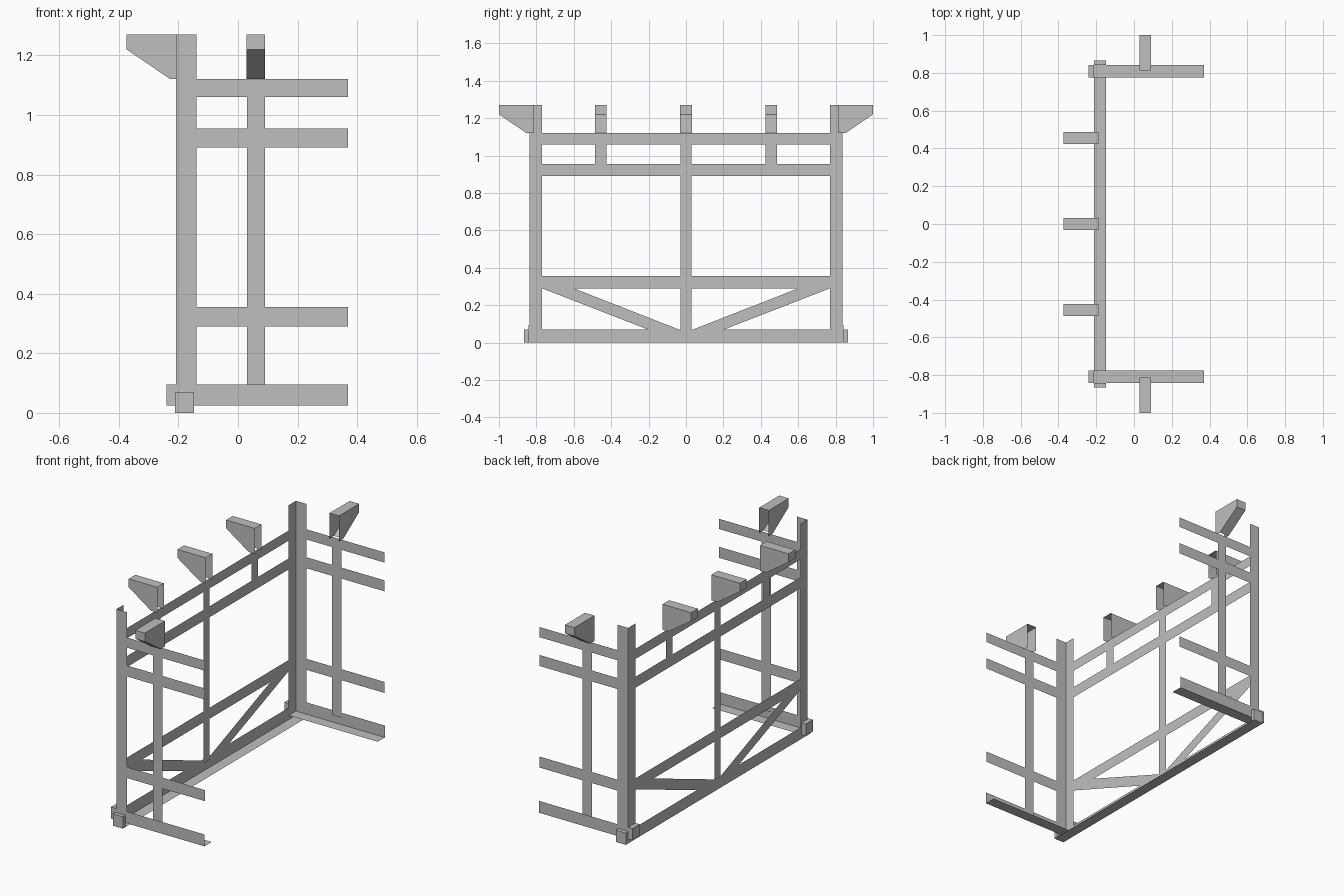
import bpy
import bmesh
from mathutils import Vector

if "Cube" in bpy.data.objects:
    bpy.data.objects.remove(bpy.data.objects["Cube"])

grey = bpy.data.materials.new("plain grey")
grey.use_nodes = True
colour = (0.52, 0.52, 0.52, 1)
grey.diffuse_color = colour
grey.node_tree.nodes["Principled BSDF"].inputs["Base Color"].default_value = colour


def make(name, faces):
    """Sheet object from (outward direction, corner points) pairs."""
    bm = bmesh.new()
    for outward, points in faces:
        face = bm.faces.new([bm.verts.new(p) for p in points])
        face.normal_update()
        if face.normal.dot(Vector(outward)) < 0:
            face.normal_flip()
    bmesh.ops.remove_doubles(bm, verts=bm.verts, dist=0.0005)
    mesh = bpy.data.meshes.new(name)
    bm.to_mesh(mesh)
    bm.free()
    mesh.materials.append(grey)
    obj = bpy.data.objects.new(name, mesh)
    bpy.context.collection.objects.link(obj)


def rect(axis, at, a, b, sign):
    """Rectangle across one axis; a and b are ranges on the other two."""
    corners = [(a[0], b[0]), (a[1], b[0]), (a[1], b[1]), (a[0], b[1])]
    points = []
    for c in corners:
        p = list(c)
        p.insert(axis, at)
        points.append(p)
    outward = [0, 0, 0]
    outward[axis] = sign
    return outward, points


def box(x, y, z):
    r = (x, y, z)
    faces = []
    for axis in range(3):
        a, b = [r[i] for i in range(3) if i != axis]
        faces += [rect(axis, min(r[axis]), a, b, -1), rect(axis, max(r[axis]), a, b, 1)]
    return faces


def bracket(name, origin, out, side):
    """Hollow wedge, open at its inner end and under its foot."""
    o, d, s = Vector(origin), Vector(out), Vector(side) * 0.031
    up = Vector((0, 0, 1))
    profile = [(0, 1.12), (0.04, 1.12), (0.187, 1.22), (0.187, 1.27), (0, 1.27)]
    pts = [o + d * u + up * z for u, z in profile]
    faces = [(s, [p + s for p in pts]), (-s, [p - s for p in pts])]
    for i, n in ((1, d - up), (2, d), (3, up)):
        faces.append((n, [pts[i] - s, pts[i + 1] - s, pts[i + 1] + s, pts[i] + s]))
    make(name, faces)


WALL_X, WALL_Y = -0.208, 0.837
rails = {"lower": (0.29, 0.355), "middle": (0.89, 0.955), "upper": (1.06, 1.12)}

# Long wall: angle sill, rails and studs
make("long_sill", [rect(0, -0.212, (-0.842, 0.842), (0, 0.07), -1),
                   rect(2, 0, (-0.212, -0.147), (-0.842, 0.842), -1)])
for level, z in rails.items():
    make(f"long_{level}_rail", [rect(0, WALL_X, (-0.77, 0.77), z, -1)])
make("long_centre_stud", [rect(0, WALL_X + 0.002, (-0.03, 0.03), (0.05, 1.12), -1)])
for y in (-0.455, 0, 0.455):
    bracket("long_bracket", (-0.187, y, 0), (-1, 0, 0), (0, 1, 0))

for name, s in (("front", -1), ("back", 1)):
    # Long wall parts on each half
    make(f"{name}_short_stud",
         [rect(0, WALL_X, (s * 0.424, s * 0.486), (0.955, 1.06), -1)])
    brace = [(0.77, 0.29), (0.6, 0.29), (0, 0.055), (0.165, 0.055)]
    make(f"{name}_brace", [((-1, 0, 0), [(WALL_X, s * y, z) for y, z in brace])])

    # Corner post of two sheets
    make(f"{name}_corner_post",
         [rect(0, WALL_X, (s * 0.77, s * WALL_Y), (0.05, 1.27), -1),
          rect(1, s * WALL_Y, (WALL_X, -0.14), (0.05, 1.27), s)])

    # End wall: angle sill, rails, stud and bracket
    make(f"{name}_sill",
         [rect(1, s * 0.842, (-0.212, 0.37), (0.025, 0.095), s),
          rect(2, 0.025, (-0.212, 0.37), (s * 0.775, s * 0.842), -1)])
    for level, z in rails.items():
        make(f"{name}_{level}_rail", [rect(1, s * WALL_Y, (-0.14, 0.37), z, s)])
    make(f"{name}_stud",
         [rect(1, s * (WALL_Y - 0.002), (0.03, 0.091), (0.07, 1.12), s)])
    bracket(f"{name}_bracket", (0.06, s * 0.813, 0), (0, s, 0), (1, 0, 0))

    # Sill ends crossing past the corner
    make(f"{name}_long_sill_end",
         box((-0.212, -0.147), (s * 0.842, s * 0.865), (0, 0.07)))
    make(f"{name}_sill_end",
         box((-0.24, -0.212), (s * 0.775, s * 0.842), (0.025, 0.095)))
